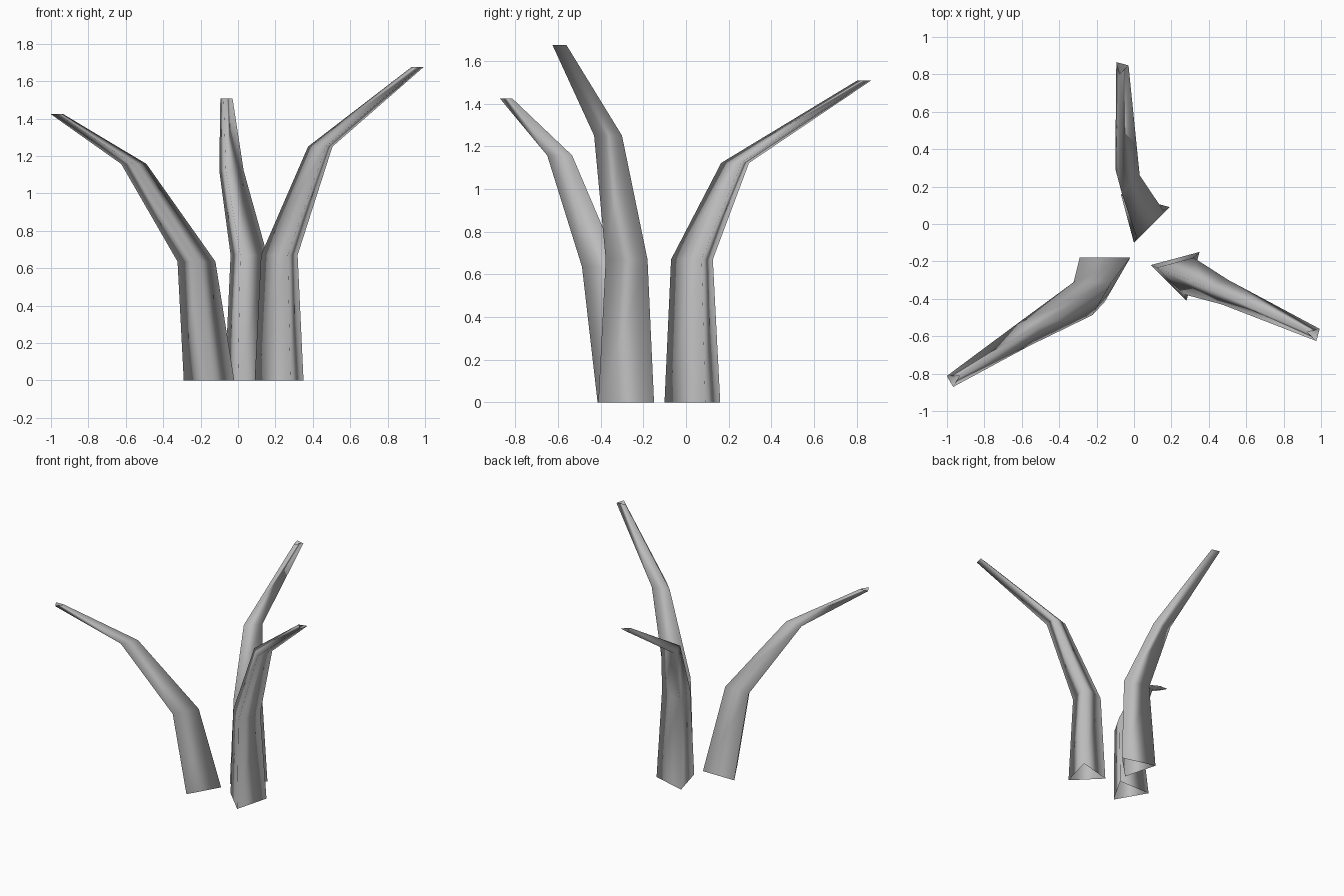
import bpy
import bmesh
from math import cos, sin, radians
from mathutils import Vector

cube = bpy.data.objects.get("Cube")
if cube:
    bpy.data.objects.remove(cube)

bark = bpy.data.materials.new("grey")
bark.use_nodes = True
colour = (0.5, 0.5, 0.5, 1)
bark.diffuse_color = colour
bark.node_tree.nodes["Principled BSDF"].inputs["Base Color"].default_value = colour

BASE_RADIUS = 0.156
SIDES = 3


def stalk(name, turn, path):
    """Open three-sided tube that tapers evenly along a bent path."""
    bm = bmesh.new()
    rings = []
    for i, centre in enumerate(path):
        radius = BASE_RADIUS * (1 - i / len(path))
        ring = []
        for k in range(SIDES):
            a = radians(turn) + radians(360 / SIDES) * k
            ring.append(bm.verts.new(Vector(centre) + radius * Vector((cos(a), sin(a), 0))))
        rings.append(ring)
    for low, high in zip(rings, rings[1:]):
        for k in range(SIDES):
            n = (k + 1) % SIDES
            bm.faces.new((low[k], low[n], high[n], high[k])).smooth = True
    mesh = bpy.data.meshes.new(name)
    bm.to_mesh(mesh)
    bm.free()
    mesh.materials.append(bark)
    bpy.context.collection.objects.link(bpy.data.objects.new(name, mesh))


# Three bent stalks leaning outwards
stalk("right_stalk", 30, [(-0.155, -0.258, 0), (-0.222, -0.37, 0.635),
                          (-0.557, -0.572, 1.157), (-0.967, -0.832, 1.423)])
stalk("back_stalk", 15, [(0.04, 0.05, 0), (0.043, 0.043, 0.67),
                         (-0.045, 0.24, 1.122), (-0.067, 0.838, 1.507)])
stalk("left_stalk", 45, [(0.24, -0.26, 0), (0.236, -0.263, 0.67),
                         (0.45, -0.355, 1.25), (0.965, -0.588, 1.675)])
